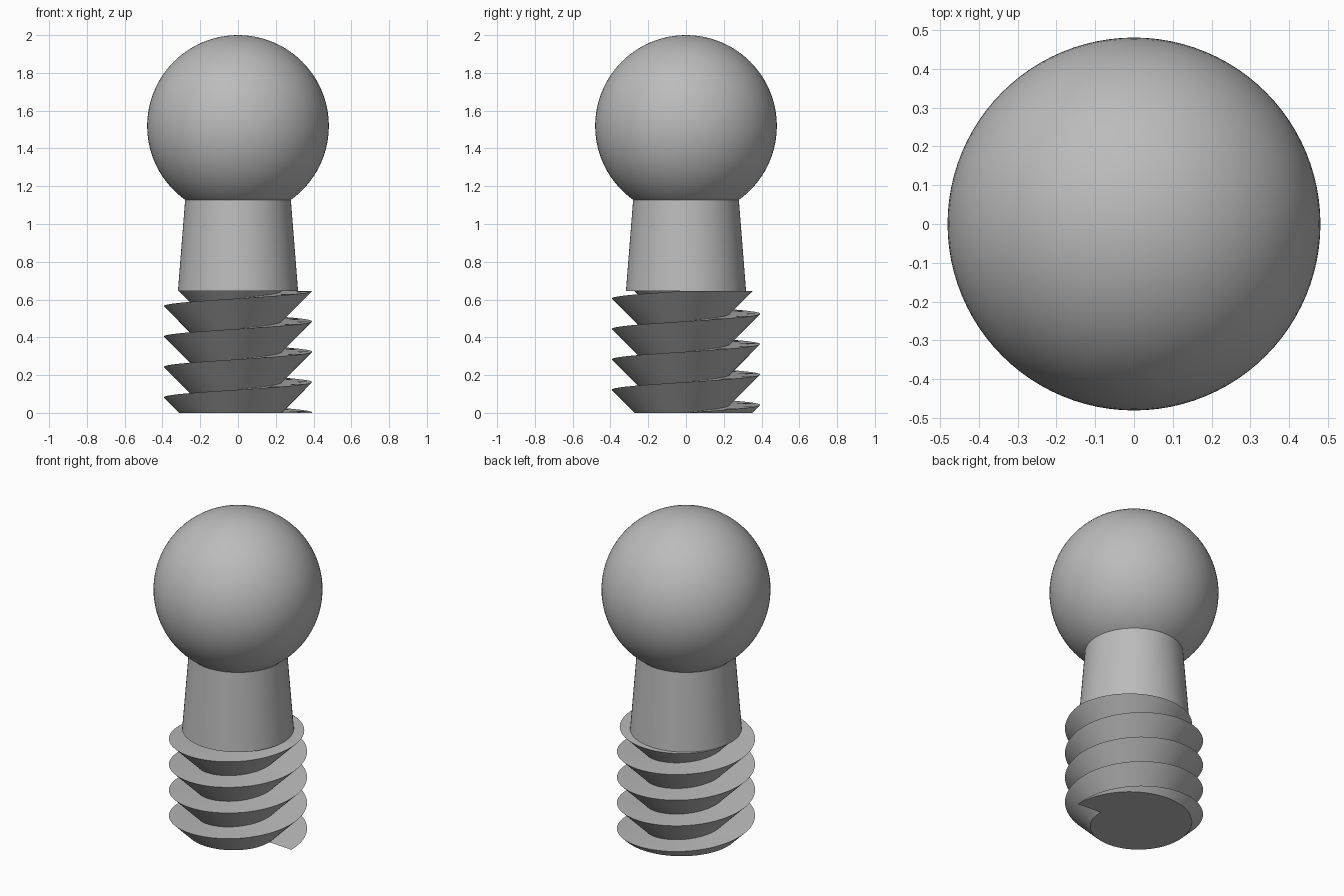
import bpy
import bmesh
from math import cos, sin, radians, tau
from mathutils import Vector

cube = bpy.data.objects.get("Cube")
if cube:
    bpy.data.objects.remove(cube, do_unlink=True)

grey = bpy.data.materials.new("plain_grey")
grey.use_nodes = True
colour = (0.5, 0.5, 0.5, 1)
grey.diffuse_color = colour
grey.node_tree.nodes["Principled BSDF"].inputs["Base Color"].default_value = colour

BALL_R, BALL_Z = 0.481, 1.519
NECK_LOW, NECK_HIGH = 0.645, 1.127
CREST_R, PITCH = 0.393, 0.161
ROOT_R = CREST_R - PITCH      # underside of the thread slopes at 45 degrees
STEPS = 72                    # segments per turn


def finish(obj, name):
    obj.name = name
    obj.data.name = name
    obj.data.materials.append(grey)
    bpy.ops.object.select_all(action="DESELECT")
    obj.select_set(True)
    bpy.context.view_layer.objects.active = obj
    bpy.ops.object.shade_smooth_by_angle(angle=radians(30))


# Ball head, its lowest part sunk into the neck
bpy.ops.mesh.primitive_uv_sphere_add(segments=96, ring_count=48, radius=BALL_R,
                                     location=(0, 0, BALL_Z))
finish(bpy.context.object, "ball_head")

# Tapered neck
bpy.ops.mesh.primitive_cone_add(vertices=72, radius1=0.318, radius2=0.28,
                                depth=NECK_HIGH - NECK_LOW,
                                location=(0, 0, (NECK_LOW + NECK_HIGH) / 2))
finish(bpy.context.object, "tapered_neck")

# Threaded shank: a helical ramp with a level top and a sloping underside
bm = bmesh.new()
crest, root = [], []
for i in range(-2 * STEPS, 6 * STEPS + 1):
    a = tau * i / STEPS
    z = 0.002 + PITCH * i / STEPS
    crest.append(bm.verts.new((CREST_R * cos(a), CREST_R * sin(a), z)))
    root.append(bm.verts.new((ROOT_R * cos(a), ROOT_R * sin(a), z)))
for i in range(len(crest) - 1):
    bm.faces.new((root[i], crest[i], crest[i + 1], root[i + 1]))
    if i >= STEPS:
        j = i - STEPS
        bm.faces.new((root[j], root[j + 1], crest[i + 1], crest[i]))

# Trim both ends level and cap them
for z, side in ((0, -1), (NECK_LOW, 1)):
    bmesh.ops.bisect_plane(bm, geom=bm.verts[:] + bm.edges[:] + bm.faces[:],
                           dist=1e-5, plane_co=Vector((0, 0, z)),
                           plane_no=Vector((0, 0, side)), clear_outer=True)
bmesh.ops.holes_fill(bm, edges=[e for e in bm.edges if e.is_boundary], sides=0)
bmesh.ops.recalc_face_normals(bm, faces=bm.faces[:])
mesh = bpy.data.meshes.new("threaded_shank")
bm.to_mesh(mesh)
bm.free()
shank = bpy.data.objects.new("threaded_shank", mesh)
bpy.context.collection.objects.link(shank)
finish(shank, "threaded_shank")
